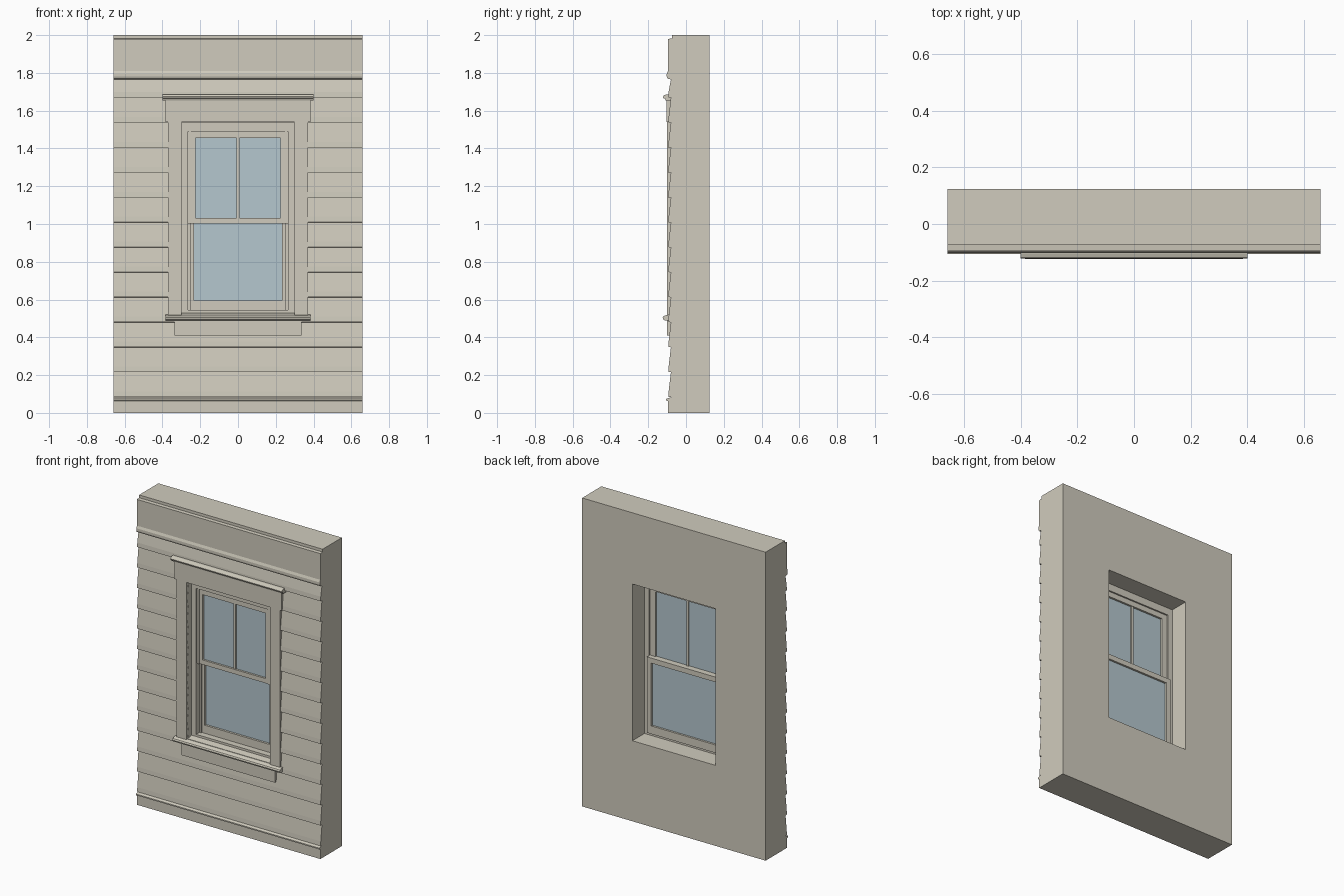
import bpy, bmesh

if "Cube" in bpy.data.objects:
    bpy.data.objects.remove(bpy.data.objects["Cube"])


def material(name, rgb):
    m = bpy.data.materials.new(name)
    m.diffuse_color = (*rgb, 1)
    m.use_nodes = True
    m.node_tree.nodes["Principled BSDF"].inputs["Base Color"].default_value = m.diffuse_color
    return m


PAINT = material("warm_grey_paint", (0.63, 0.60, 0.51))
GLASS = material("pale_blue_glass", (0.46, 0.57, 0.62))


def finish(name, bm, mat):
    bmesh.ops.recalc_face_normals(bm, faces=bm.faces)
    me = bpy.data.meshes.new(name)
    bm.to_mesh(me)
    bm.free()
    me.materials.append(mat)
    ob = bpy.data.objects.new(name, me)
    bpy.context.collection.objects.link(ob)
    return ob


def boxes(name, parts, mat=PAINT):
    """One object from boxes given as (x0, x1, y0, y1, z0, z1)."""
    bm = bmesh.new()
    for x0, x1, y0, y1, z0, z1 in parts:
        vs = bmesh.ops.create_cube(bm, size=1)["verts"]
        for v in vs:
            v.co = (x1 if v.co.x > 0 else x0,
                    y1 if v.co.y > 0 else y0,
                    z1 if v.co.z > 0 else z0)
    return finish(name, bm, mat)


def moulding(name, half, profile):
    """Extrude a (y, z) side profile along x."""
    bm = bmesh.new()
    face = bm.faces.new([bm.verts.new((-half, y, z)) for y, z in profile])
    ext = bmesh.ops.extrude_face_region(bm, geom=[face])
    moved = [g for g in ext["geom"] if isinstance(g, bmesh.types.BMVert)]
    bmesh.ops.translate(bm, verts=moved, vec=(2 * half, 0, 0))
    # extrusion may keep or drop the first cap, so close whatever is open
    bmesh.ops.holes_fill(bm, edges=[e for e in bm.edges if e.is_boundary])
    return finish(name, bm, PAINT)


def frame(name, outer, stile, y0, y1, z0, z1, bottom, top, extra=()):
    """Rectangular frame: two stiles with rails between them."""
    inner = outer - stile
    return boxes(name, [(-outer, -inner, y0, y1, z0, z1),
                        (inner, outer, y0, y1, z0, z1),
                        (-inner, inner, y0, y1, z0, z0 + bottom),
                        (-inner, inner, y0, y1, z1 - top, z1), *extra])


# Wall with base board, drip cap, lapped siding and frieze as one side profile
W = 0.658
profile = [(0.124, 0), (-0.096, 0), (-0.096, 0.063), (-0.106, 0.066),
           (-0.106, 0.074), (-0.08, 0.083)]
z, step = 0.083, 0.1322
while z < 1.75:
    top = min(z + step, 1.765)
    profile += [(-0.094, z + 0.001), (-0.092, z + 0.03), (-0.08, top)]
    z += step
profile += [(-0.098, 1.77), (-0.102, 1.78), (-0.102, 1.795), (-0.096, 1.81),
            (-0.096, 1.98), (-0.073, 1.982), (-0.073, 2), (0.124, 2)]
wall = moulding("sided_wall", W, profile)

# Window opening cut through the wall
cutter = boxes("opening_cutter", [(-0.298, 0.298, -0.3, 0.3, 0.522, 1.538)])
cutter.hide_render = True
mod = wall.modifiers.new("opening", "BOOLEAN")
mod.operation, mod.solver, mod.object = "DIFFERENCE", "EXACT", cutter
bpy.context.view_layer.objects.active = wall
bpy.ops.object.modifier_apply(modifier=mod.name)
bpy.data.objects.remove(cutter)

# Outer trim
boxes("side_casings", [(s * 0.335 - 0.036, s * 0.335 + 0.036,
                        -0.1, -0.07, 0.515, 1.54) for s in (-1, 1)])
boxes("head_casing", [(-0.383, 0.383, -0.103, -0.07, 1.54, 1.657)])
boxes("apron", [(-0.335, 0.335, -0.1, -0.07, 0.41, 0.495)])
moulding("head_cap", 0.4, [(-0.07, 1.655), (-0.108, 1.655), (-0.112, 1.664),
                           (-0.120, 1.666), (-0.122, 1.674), (-0.116, 1.682),
                           (-0.104, 1.686), (-0.07, 1.688)])
moulding("sill_nosing", 0.385, [(-0.07, 0.49), (-0.112, 0.49), (-0.121, 0.495),
                                (-0.124, 0.504), (-0.119, 0.512),
                                (-0.1, 0.519), (-0.07, 0.522)])
moulding("sill_slope", 0.298, [(0.0, 0.515), (-0.09, 0.515), (-0.09, 0.522),
                               (-0.05, 0.53), (0.0, 0.535)])

# Window frame set into the opening
frame("window_frame", 0.2985, 0.034, -0.05, 0.0, 0.522, 1.5385, 0.022, 0.048)

# Upper sash sits outside, lower sash sits behind it
frame("upper_sash", 0.2645, 0.0385, -0.040, -0.010, 1.003, 1.4905, 0.03, 0.034,
      [(-0.007, 0.007, -0.036, -0.014, 1.033, 1.4565)])
frame("lower_sash", 0.2645, 0.0305, -0.009, 0.022, 0.544, 1.036, 0.052, 0.033)

# Sash lines just outside the glass, cut as thin raised stops
boxes("upper_stops", [(s * 0.254 - 0.006, s * 0.254 + 0.006,
                       -0.046, -0.04, 1.003, 1.49) for s in (-1, 1)])
boxes("lower_stops", [(s * 0.258 - 0.006, s * 0.258 + 0.006,
                       -0.018, -0.009, 0.544, 1.003) for s in (-1, 1)])

# Glass panes
boxes("upper_glass", [(-0.228, 0.228, -0.027, -0.023, 1.03, 1.459)], GLASS)
boxes("lower_glass", [(-0.236, 0.236, 0.005, 0.009, 0.594, 1.005)], GLASS)
